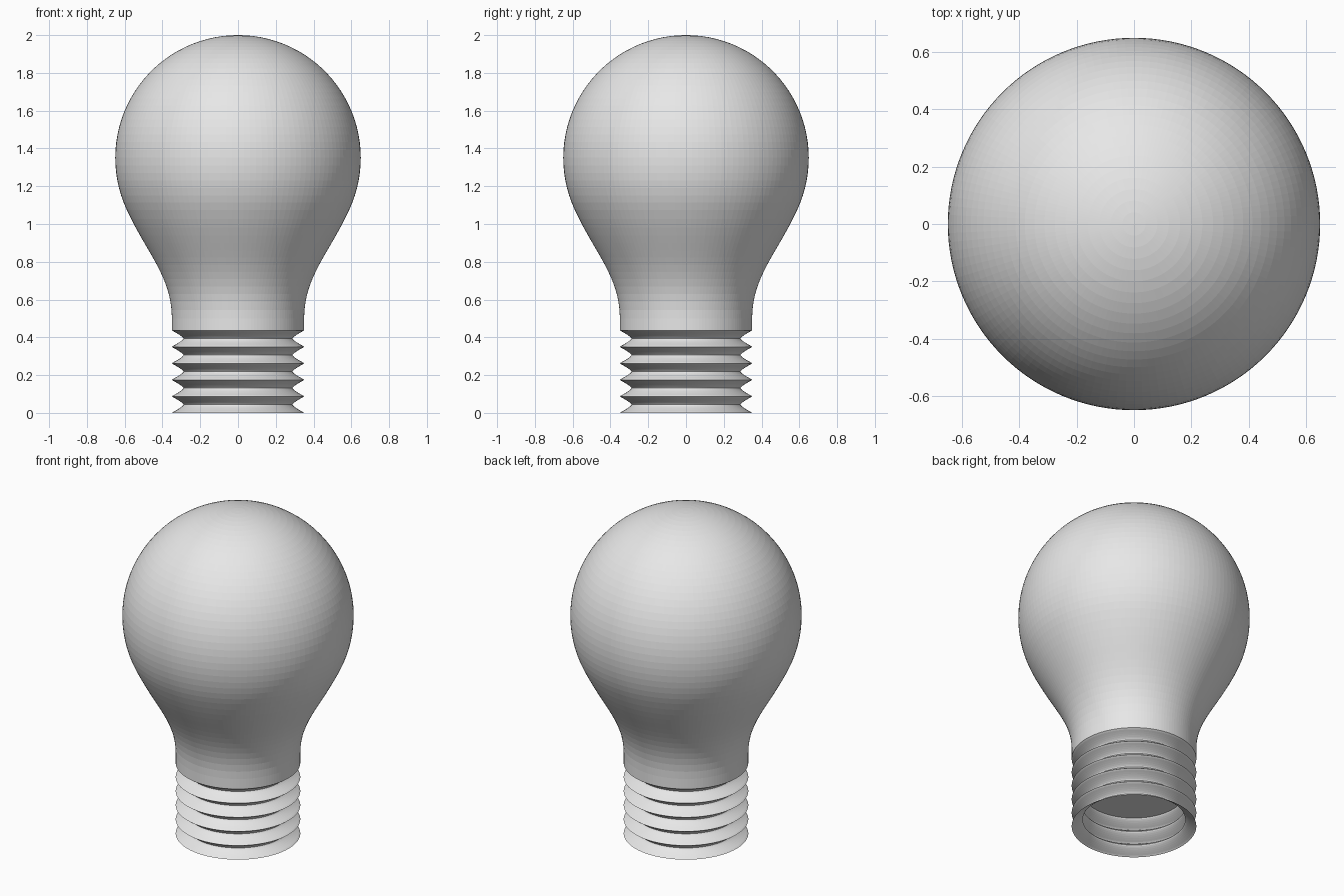
import bpy, bmesh, math
from mathutils import Vector

cube = bpy.data.objects.get("Cube")
if cube:
    bpy.data.objects.remove(cube)

SEGMENTS = 128
NECK_R, GROOVE_R = 0.35, 0.288
BULB_R, BULB_Z = 0.65, 1.35
PITCH, TURNS = 0.0875, 5
SCREW_TOP = PITCH * TURNS

grey = bpy.data.materials.new("plain grey")
grey.use_nodes = True
grey.diffuse_color = (0.8, 0.8, 0.8, 1)
grey.node_tree.nodes["Principled BSDF"].inputs["Base Color"].default_value = (0.8, 0.8, 0.8, 1)


def lathe(name, profile):
    """Spin a list of (radius, height) points around the z axis."""
    bm = bmesh.new()
    verts = [bm.verts.new((r, 0, z)) for r, z in profile]
    edges = [bm.edges.new(pair) for pair in zip(verts, verts[1:])]
    bmesh.ops.spin(bm, geom=verts + edges, cent=(0, 0, 0), axis=(0, 0, 1),
                   angle=math.tau, steps=SEGMENTS, use_duplicate=False)
    bmesh.ops.remove_doubles(bm, verts=bm.verts, dist=0.0001)
    bmesh.ops.recalc_face_normals(bm, faces=bm.faces)
    # Open shells: make sure the faces point away from the axis
    if sum(f.normal.dot(Vector((*f.calc_center_median().xy, 0))) for f in bm.faces) < 0:
        bmesh.ops.reverse_faces(bm, faces=bm.faces)
    mesh = bpy.data.meshes.new(name)
    bm.to_mesh(mesh)
    bm.free()
    mesh.materials.append(grey)
    obj = bpy.data.objects.new(name, mesh)
    bpy.context.collection.objects.link(obj)
    return obj


def bezier(a, b, c, d, steps):
    """Points along a cubic curve, without its first point."""
    a, b, c, d = map(Vector, (a, b, c, d))
    for i in range(1, steps + 1):
        t = i / steps
        yield tuple(a * (1 - t) ** 3 + b * 3 * t * (1 - t) ** 2
                    + c * 3 * t * t * (1 - t) + d * t ** 3)


# Glass bulb: round head flowing into a straight neck
glass = []
for i in range(33):
    lat = math.radians(90 - 115 * i / 32)
    glass.append((BULB_R * math.cos(lat), BULB_Z + BULB_R * math.sin(lat)))
glass += bezier(glass[-1], (0.483, 0.845), (NECK_R, 0.72), (NECK_R, 0.5), 14)
glass.append((NECK_R, SCREW_TOP))
lathe("glass_bulb", glass)

# Screw base: stacked rings with narrow crests and rounded grooves
STEPS = 14
screw = []
for i in range(TURNS * STEPS + 1):
    swing = abs(2 * (i % STEPS) / STEPS - 1)
    radius = GROOVE_R + (NECK_R - GROOVE_R) * min(1, 1.06 * swing ** 1.35)
    screw.append((radius, PITCH * i / STEPS))
lathe("screw_base", screw)

# Disc closing the hollow base from inside
bpy.ops.mesh.primitive_circle_add(vertices=SEGMENTS, radius=GROOVE_R, fill_type='NGON',
                                  location=(0, 0, PITCH * 2.5))
disc = bpy.context.object
disc.name = "inner_disc"
disc.data.flip_normals()
disc.data.materials.append(grey)
